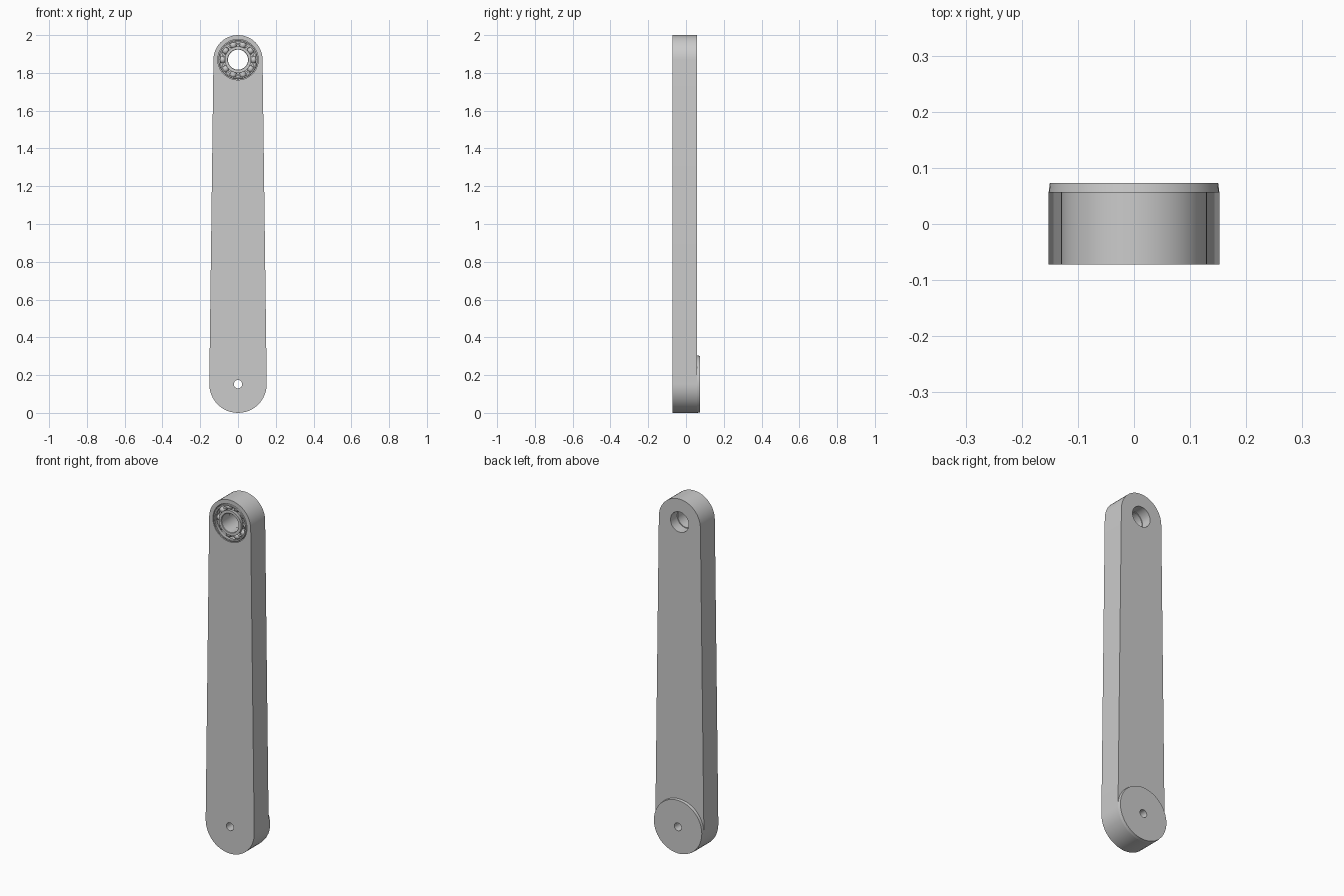
import bpy, bmesh
from math import pi, sin, cos
from mathutils import Matrix, Vector

cube = bpy.data.objects.get("Cube")
if cube:
    bpy.data.objects.remove(cube, do_unlink=True)

FRONT, BACK, DISC_BACK = -0.072, 0.057, 0.073
LOW_Z, LOW_R = 0.152, 0.152
TOP_Z, TOP_R = 1.87, 0.13

grey = bpy.data.materials.new("plain grey")
grey.use_nodes = True
colour = (0.6, 0.6, 0.6, 1)
grey.diffuse_color = colour
grey.node_tree.nodes["Principled BSDF"].inputs["Base Color"].default_value = colour


def finish(name, bm):
    bmesh.ops.recalc_face_normals(bm, faces=bm.faces)
    mesh = bpy.data.meshes.new(name)
    bm.to_mesh(mesh)
    bm.free()
    mesh.materials.append(grey)
    ob = bpy.data.objects.new(name, mesh)
    bpy.context.collection.objects.link(ob)
    return ob


def activate(ob):
    bpy.ops.object.select_all(action='DESELECT')
    ob.select_set(True)
    bpy.context.view_layer.objects.active = ob


def smooth(ob):
    activate(ob)
    bpy.ops.object.shade_smooth_by_angle(angle=0.6)


def lathe(name, profile, z, steps=48):
    """Spin a closed (radius, y) profile about a front-to-back axis."""
    bm = bmesh.new()
    rings = [[bm.verts.new((r * cos(2 * pi * i / steps), y, z + r * sin(2 * pi * i / steps)))
              for r, y in profile] for i in range(steps)]
    n = len(profile)
    for i, ring in enumerate(rings):
        after = rings[(i + 1) % steps]
        for j in range(n):
            k = (j + 1) % n
            bm.faces.new((ring[j], ring[k], after[k], after[j]))
    return finish(name, bm)


def cut(ob, radius, y0, y1, z):
    """Drill a round hole along y."""
    bm = bmesh.new()
    place = Matrix.Translation((0, (y0 + y1) / 2, z)) @ Matrix.Rotation(pi / 2, 4, 'X')
    bmesh.ops.create_cone(bm, cap_ends=True, segments=48, radius1=radius, radius2=radius,
                          depth=y1 - y0, matrix=place)
    tool = finish("hole_cutter", bm)
    tool.hide_render = True
    mod = ob.modifiers.new("hole", 'BOOLEAN')
    mod.operation, mod.solver, mod.object = 'DIFFERENCE', 'EXACT', tool
    activate(ob)
    bpy.ops.object.modifier_apply(modifier=mod.name)
    bpy.data.objects.remove(tool, do_unlink=True)


# Tapered arm with rounded ends
ARC = 24
outline = [(TOP_R * cos(pi * i / ARC), TOP_Z + TOP_R * sin(pi * i / ARC)) for i in range(ARC + 1)]
outline += [(-LOW_R * cos(pi * i / ARC), LOW_Z - LOW_R * sin(pi * i / ARC)) for i in range(ARC + 1)]
bm = bmesh.new()
face = bm.faces.new([bm.verts.new((x, FRONT, z)) for x, z in outline])
extruded = bmesh.ops.extrude_face_region(bm, geom=[face])
bmesh.ops.translate(bm, vec=Vector((0, BACK - FRONT, 0)),
                    verts=[v for v in extruded["geom"] if isinstance(v, bmesh.types.BMVert)])
arm = finish("arm", bm)

# Bearing pocket, shaft hole behind it, and pivot hole
POCKET = FRONT + 0.07
cut(arm, 0.107, FRONT - 0.05, POCKET, TOP_Z)
cut(arm, 0.057, POCKET - 0.02, BACK + 0.05, TOP_Z)
cut(arm, 0.022, FRONT - 0.05, BACK + 0.05, LOW_Z)
smooth(arm)

# Raised boss around the pivot on the back
smooth(lathe("pivot_boss", [(0.022, BACK), (LOW_R, BACK), (0.15, DISC_BACK), (0.022, DISC_BACK)], LOW_Z))

# Bearing rings with ball grooves
MID = (FRONT + POCKET) / 2
BALL_ORBIT, BALL_R = 0.082, 0.02
groove = [(BALL_R * cos(a), MID + BALL_R * sin(a)) for a in [pi * (i - 4) / 12 for i in range(9)]]
smooth(lathe("bearing_outer_ring",
             [(0.104, FRONT + 0.003), (0.101, FRONT), (0.094, FRONT)]
             + [(max(0.094, BALL_ORBIT + r), y) for r, y in groove]
             + [(0.094, POCKET), (0.104, POCKET)], TOP_Z))
smooth(lathe("bearing_inner_ring",
             [(0.053, FRONT + 0.002), (0.055, FRONT), (0.07, FRONT)]
             + [(min(0.07, BALL_ORBIT - r), y) for r, y in groove]
             + [(0.07, POCKET), (0.053, POCKET)], TOP_Z))

# Ball cage and balls
smooth(lathe("bearing_cage", [(0.077, MID - 0.012), (0.087, MID - 0.012),
                              (0.087, MID + 0.012), (0.077, MID + 0.012)], TOP_Z))
bm = bmesh.new()
for i in range(10):
    a = 2 * pi * i / 10
    spot = Matrix.Translation((BALL_ORBIT * cos(a), MID, TOP_Z + BALL_ORBIT * sin(a)))
    bmesh.ops.create_uvsphere(bm, u_segments=20, v_segments=12, radius=BALL_R, matrix=spot)
smooth(finish("bearing_balls", bm))
